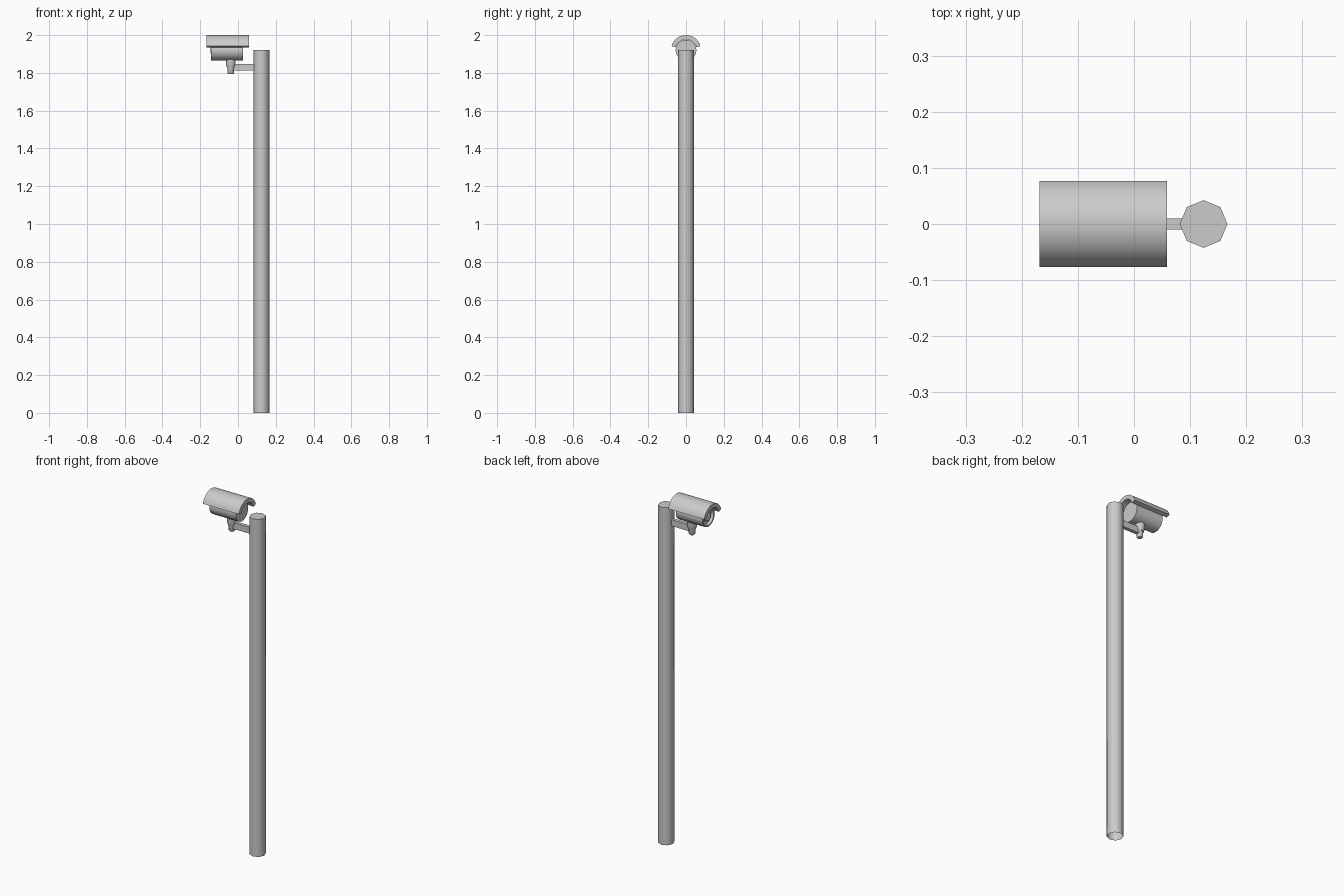
import bpy, bmesh, math
from mathutils import Vector

if "Cube" in bpy.data.objects:
    bpy.data.objects.remove(bpy.data.objects["Cube"])


def finish(name, bm, angle=50):
    bmesh.ops.recalc_face_normals(bm, faces=bm.faces)
    mesh = bpy.data.meshes.new(name)
    bm.to_mesh(mesh)
    bm.free()
    obj = bpy.data.objects.new(name, mesh)
    bpy.context.collection.objects.link(obj)
    bpy.ops.object.select_all(action='DESELECT')
    obj.select_set(True)
    bpy.context.view_layer.objects.active = obj
    bpy.ops.object.shade_smooth_by_angle(angle=math.radians(angle))
    return obj


def turned(name, profile, origin, sides, along_x=False, cap_start=True, cap_end=True):
    """Rings of (radius, position) swept round the z axis, or the x axis."""
    bm = bmesh.new()
    rings = []
    for r, t in profile:
        ring = []
        for i in range(sides):
            a = 2 * math.pi * i / sides
            c, s = r * math.cos(a), r * math.sin(a)
            ring.append(bm.verts.new(Vector(origin) + Vector((t, c, s) if along_x else (c, s, t))))
        rings.append(ring)
    for a, b in zip(rings, rings[1:]):
        for i in range(sides):
            j = (i + 1) % sides
            bm.faces.new((a[i], a[j], b[j], b[i]))
    if cap_start:
        bm.faces.new(rings[0])
    if cap_end:
        bm.faces.new(rings[-1])
    return finish(name, bm)


AXIS_Z = 1.92    # height of the camera axis
JOINT_X = -0.038

# Eight-sided pole, open underneath
turned("pole", [(0.0425, 0), (0.0425, 1.92)], (0.124, 0, 0), 8, cap_start=False)

# Camera housing with recessed front rim, and lens
turned("camera_body",
       [(0.055, 0.026), (0.055, -0.142), (0.046, -0.142), (0.043, -0.128)],
       (0, 0, AXIS_Z), 24, along_x=True)
turned("lens", [(0.024, -0.127), (0.024, -0.14), (0.019, -0.144), (0.010, -0.146)],
       (0, 0, AXIS_Z), 16, along_x=True)

# Curved sun hood, concentric with the housing
bm = bmesh.new()
outline = []
steps = 16
start = math.radians(16)
for radius, order in ((0.08, range(steps + 1)), (0.057, range(steps, -1, -1))):
    for i in order:
        a = start + (math.pi - 2 * start) * i / steps
        outline.append((radius * math.cos(a), AXIS_Z + radius * math.sin(a)))
ends = [[bm.verts.new((x, y, z)) for y, z in outline] for x in (-0.168, 0.059)]
n = len(outline)
for i in range(n):
    j = (i + 1) % n
    bm.faces.new((ends[0][i], ends[0][j], ends[1][j], ends[1][i]))
for i in range(steps):
    for e in ends:
        bm.faces.new((e[i], e[i + 1], e[n - 2 - i], e[n - 1 - i]))
finish("sun_hood", bm)

# Swivel joint under the housing: collar and lower knob
turned("swivel_collar", [(0.021, 1.828), (0.026, 1.845), (0.026, 1.88)],
       (JOINT_X, 0, 0), 12)
turned("swivel_knob", [(0.012, 1.793), (0.017, 1.799), (0.018, 1.84)],
       (JOINT_X, 0, 0), 12)

# Arm from the joint to the pole
bm = bmesh.new()
bmesh.ops.create_cube(bm, size=1)
x0, x1 = JOINT_X, 0.10
for v in bm.verts:
    v.co = ((x0 + x1) / 2 + v.co.x * (x1 - x0), v.co.y * 0.02, 1.83 + v.co.z * 0.036)
finish("bracket_arm", bm, 30)
